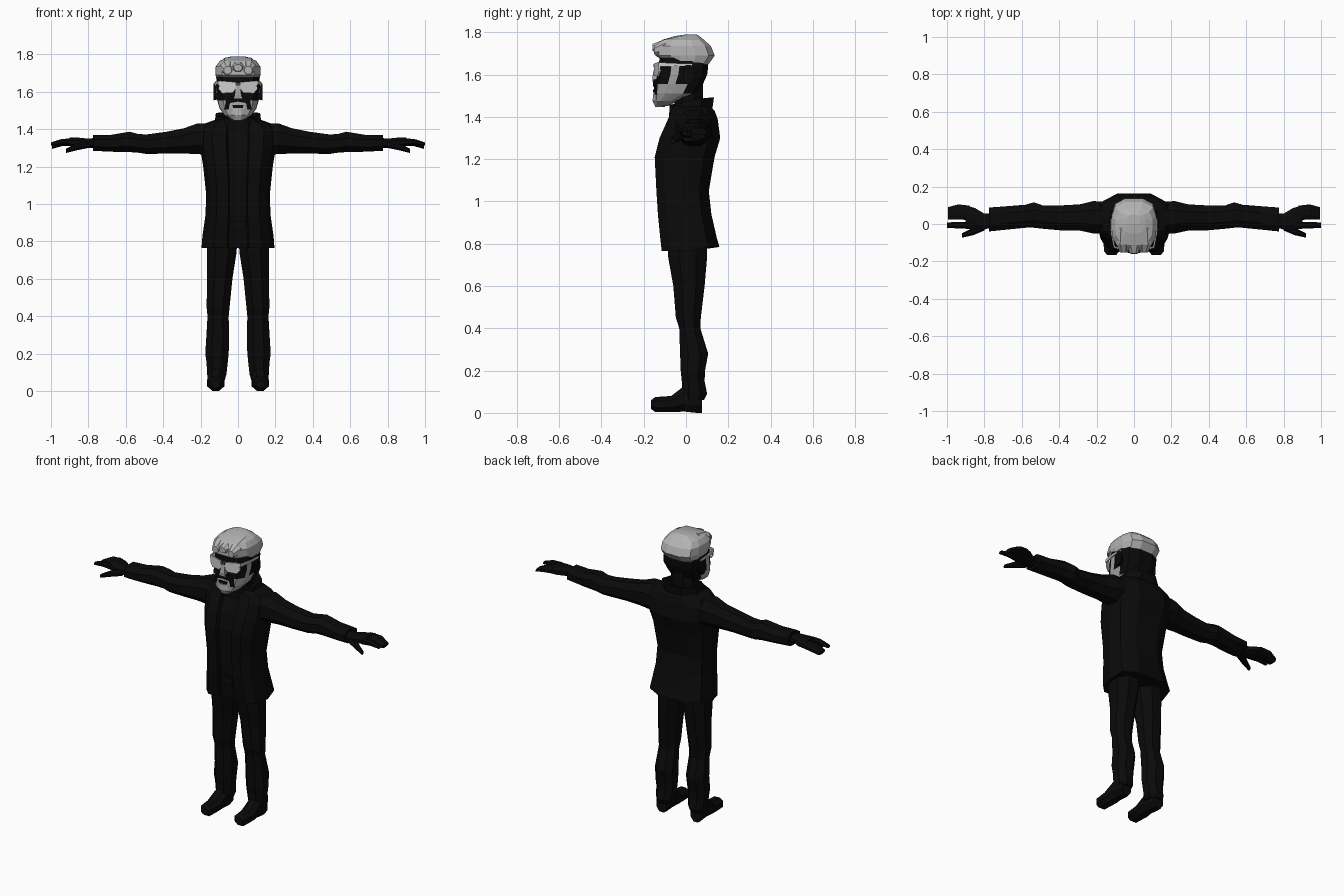
import bpy, bmesh, math
from mathutils import Vector


def material(name, v):
    m = bpy.data.materials.new(name)
    m.diffuse_color = (v, v, v, 1)
    return m


BLACK = material("black cloth", 0.003)
HAIR = material("silver hair", 0.45)
BEARD = material("grey beard", 0.38)
LENS = material("pale lens", 0.6)
FRAME = material("dark grey", 0.06)

# Cross-sections in a unit square
OCT = [(.28, 0), (.72, 0), (1, .28), (1, .72), (.72, 1), (.28, 1), (0, .72), (0, .28)]
BOX = [(0, 0), (1, 0), (1, 1), (0, 1)]


def mirrored(half):
    """Full section from its right half given as (x fraction, depth)."""
    right = [(.5 + x / 2, t) for x, t in half]
    return right + [(1 - x, t) for x, t in reversed(right)]


COAT = mirrored([(.26, .09), (.30, .0), (.66, 0), (.88, .16), (1, .5), (.92, .82), (.45, 1)])
HEAD = mirrored([(.35, 0), (.72, .06), (.97, .26), (1, .42), (1, .68), (.85, .9), (.4, 1)])


def finish(name, bm, mat):
    bmesh.ops.recalc_face_normals(bm, faces=bm.faces)
    me = bpy.data.meshes.new(name)
    bm.to_mesh(me)
    bm.free()
    for m in (mat if isinstance(mat, list) else [mat]):
        me.materials.append(m)
    ob = bpy.data.objects.new(name, me)
    bpy.context.collection.objects.link(ob)
    return ob


def loft(name, rings, mat=BLACK, section=OCT, axis="z", sx=1, warp=None, caps=True):
    """Skin rings (pos, a0, a1, b0, b1) along an axis; sx=-1 mirrors in x."""
    bm = bmesh.new()
    rows = []
    for p, a0, a1, b0, b1 in rings:
        row = []
        for u, v in section:
            a, b = a0 + (a1 - a0) * u, b0 + (b1 - b0) * v
            co = Vector({"z": (a, b, p), "x": (p, a, b), "y": (a, p, b)}[axis])
            if warp:
                co = warp(co)
            co.x *= sx
            row.append(bm.verts.new(co))
        rows.append(row)
    n = len(section)
    for r, s in zip(rows, rows[1:]):
        for i in range(n):
            j = (i + 1) % n
            bm.faces.new((r[i], r[j], s[j], s[i]))
    if caps:
        bm.faces.new(rows[0])
        bm.faces.new(rows[-1])
    return finish(name, bm, mat)


def plate(name, outline, y, thick, mat, sx=1, bend=0.0):
    """Front-facing plate from an (x, z) outline, bending back with x squared."""
    bm = bmesh.new()
    f, b = [[bm.verts.new((x * sx, y + d + bend * x * x, z)) for x, z in outline]
            for d in (0, thick)]
    n = len(outline)
    bm.faces.new(f)
    bm.faces.new(b)
    for i in range(n):
        j = (i + 1) % n
        bm.faces.new((f[i], f[j], b[j], b[i]))
    return finish(name, bm, mat)


# Coat with open lapels, flared hem and sloping shoulders
def hem(co):
    if co.z < .78:
        co.z += .02 * (co.y > .05)
    return co


loft("coat", [(z, -w, w, f, b) for z, w, f, b in [
    (.765, .195, -.115, .158), (.83, .19, -.122, .145), (.94, .174, -.133, .120),
    (1.05, .17, -.14, .108), (1.21, .187, -.148, .135), (1.30, .203, -.125, .162),
    (1.39, .21, -.085, .150), (1.43, .18, -.068, .135), (1.455, .11, -.06, .11)]],
    section=COAT, warp=hem)


# Raised collar, higher at the nape
def collar_tilt(co):
    if co.z > 1.43:
        co.z += .22 * (co.y - .05) if co.y < .05 else .1 * (co.y - .05)
    return co


loft("collar", [(1.40, -.13, .13, -.08, .12), (1.485, -.118, .118, -.078, .132),
                (1.485, -.10, .10, -.062, .115), (1.42, -.09, .09, -.05, .09)],
     warp=collar_tilt)
loft("neck", [(1.38, -.08, .08, -.05, .08), (1.56, -.075, .075, -.06, .08)])
# Buckle on the front opening
plate("buckle", [(-.04, .86), (.04, .86), (.04, .91), (-.04, .91)], -.116, .009, BLACK)

for side, s in (("right", 1), ("left", -1)):
    # Sleeve
    loft(side + "_sleeve", [
        (.13, -.05, .12, 1.26, 1.43), (.22, -.05, .122, 1.268, 1.43),
        (.29, -.035, .105, 1.27, 1.405), (.38, -.035, .10, 1.27, 1.387),
        (.49, -.025, .10, 1.268, 1.372), (.535, -.02, .116, 1.275, 1.375),
        (.58, -.02, .103, 1.278, 1.387), (.68, -.03, .095, 1.28, 1.37),
        (.775, -.04, .088, 1.285, 1.368)], axis="x", sx=s)
    # Hand with index finger, grouped fingers and thumb
    loft(side + "_palm", [
        (.75, -.015, .06, 1.30, 1.355), (.80, -.03, .055, 1.30, 1.35),
        (.85, -.03, .085, 1.302, 1.355), (.90, -.025, .10, 1.31, 1.355)], axis="x", sx=s)
    loft(side + "_index_finger", [
        (.88, -.026, .012, 1.312, 1.35), (.94, -.024, .012, 1.317, 1.349),
        (1.0, -.02, .008, 1.312, 1.33)], axis="x", sx=s)
    loft(side + "_fingers", [
        (.88, .02, .098, 1.312, 1.353), (.94, .025, .105, 1.31, 1.345),
        (.995, .025, .09, 1.295, 1.318)], axis="x", sx=s)
    loft(side + "_thumb", [
        (.80, -.035, .0, 1.30, 1.335), (.86, -.06, -.02, 1.288, 1.325),
        (.92, -.073, -.05, 1.273, 1.295)], axis="x", sx=s)
    # Trouser leg
    loft(side + "_trouser_leg", [
        (.06, .07, .16, -.015, .085), (.09, .062, .165, -.02, .10),
        (.15, .055, .168, -.02, .088), (.20, .05, .175, -.025, .09),
        (.28, .047, .17, -.028, .105), (.40, .05, .163, -.032, .068),
        (.45, .045, .168, -.048, .07), (.60, .03, .165, -.06, .088),
        (.74, .008, .165, -.085, .10), (.86, .0, .165, -.09, .10)], sx=s)
    # Boot
    loft(side + "_boot", [
        (-.165, .095, .145, .018, .06), (-.145, .078, .16, .004, .075),
        (-.07, .073, .165, .004, .08), (-.005, .075, .16, .006, .13),
        (.05, .078, .16, 0, .125), (.075, .085, .155, 0, .10)], axis="y", sx=s)
    # Ear
    loft(side + "_ear", [
        (.105, -.01, .03, 1.56, 1.62), (.13, -.015, .04, 1.555, 1.645)],
        section=OCT, axis="x", sx=s)
    # Glasses: lens and temple bar
    plate(side + "_lens", [(.012, 1.652), (.10, 1.66), (.104, 1.615), (.085, 1.592),
                           (.03, 1.594), (.012, 1.615)], -.152, .009, LENS, s, 2.2)
    loft(side + "_temple_bar", [(-.128, .10, .108, 1.638, 1.658),
                                (-.05, .117, .124, 1.640, 1.654),
                                (.03, .120, .126, 1.640, 1.652)],
         LENS, BOX, "y", s)
    # Moustache drooping around the mouth
    plate(side + "_moustache", [(0, 1.572), (.035, 1.578), (.066, 1.55), (.072, 1.505),
                                (.05, 1.505), (.043, 1.54), (0, 1.548)],
          -.157, .02, BLACK, s, 3)
    # Swept locks above the brow
    loft(side + "_brow_lock", [(-.152, .035, .075, 1.695, 1.735),
                               (-.11, .02, .095, 1.69, 1.764),
                               (-.02, .03, .085, 1.74, 1.783)], HAIR, OCT, "y", s)

# Head: dark, with grey beard and sideburns on the jaw faces
head = loft("head", [(z, -w, w, f, b) for z, w, f, b in [
    (1.452, .035, -.135, -.085), (1.475, .072, -.148, -.04), (1.51, .098, -.15, .05),
    (1.555, .111, -.145, .08), (1.60, .117, -.135, .1), (1.64, .118, -.13, .105),
    (1.71, .11, -.12, .10)]], [BLACK, BEARD], HEAD)
for p in head.data.polygons:
    c = p.center
    jaw = c.z < 1.56 and c.y < -.02
    sideburn = c.z < 1.63 and abs(c.x) > .1 and -.07 < c.y < -.02
    p.material_index = int(jaw or sideburn)

# Nose, nose bridge, chin tuft and lip
loft("nose", [(1.565, -.022, .022, -.158, -.12), (1.585, -.018, .018, -.16, -.12),
              (1.645, -.01, .01, -.148, -.12)], BEARD, BOX)
plate("glasses_bridge", [(-.014, 1.635), (.014, 1.635), (.014, 1.65), (-.014, 1.65)],
      -.154, .009, FRAME)
plate("lip_patch", [(-.026, 1.515), (.026, 1.515), (.03, 1.53), (-.03, 1.53)],
      -.155, .009, BLACK)
loft("chin_tuft", [(1.447, -.025, .025, -.145, -.10), (1.475, -.045, .045, -.158, -.10),
                   (1.51, -.035, .035, -.156, -.12)], HAIR)


# Hair cap, with its edge lifted over the forehead
def hairline(co):
    if co.z < 1.68 and co.y < -.06:
        co.z += .03
    return co


loft("hair", [(z, -w, w, f, b) for z, w, f, b in [
    (1.648, .112, -.125, .106), (1.69, .12, -.145, .136), (1.735, .119, -.142, .118),
    (1.765, .098, -.112, .085), (1.783, .06, -.05, .062), (1.79, .035, -.0, .05)]],
    HAIR, HEAD, warp=hairline)
# Forelock
loft("forelock", [(-.158, -.022, .022, 1.712, 1.745), (-.12, -.035, .035, 1.70, 1.76),
                  (.0, -.02, .02, 1.75, 1.785)], HAIR, OCT, "y")
